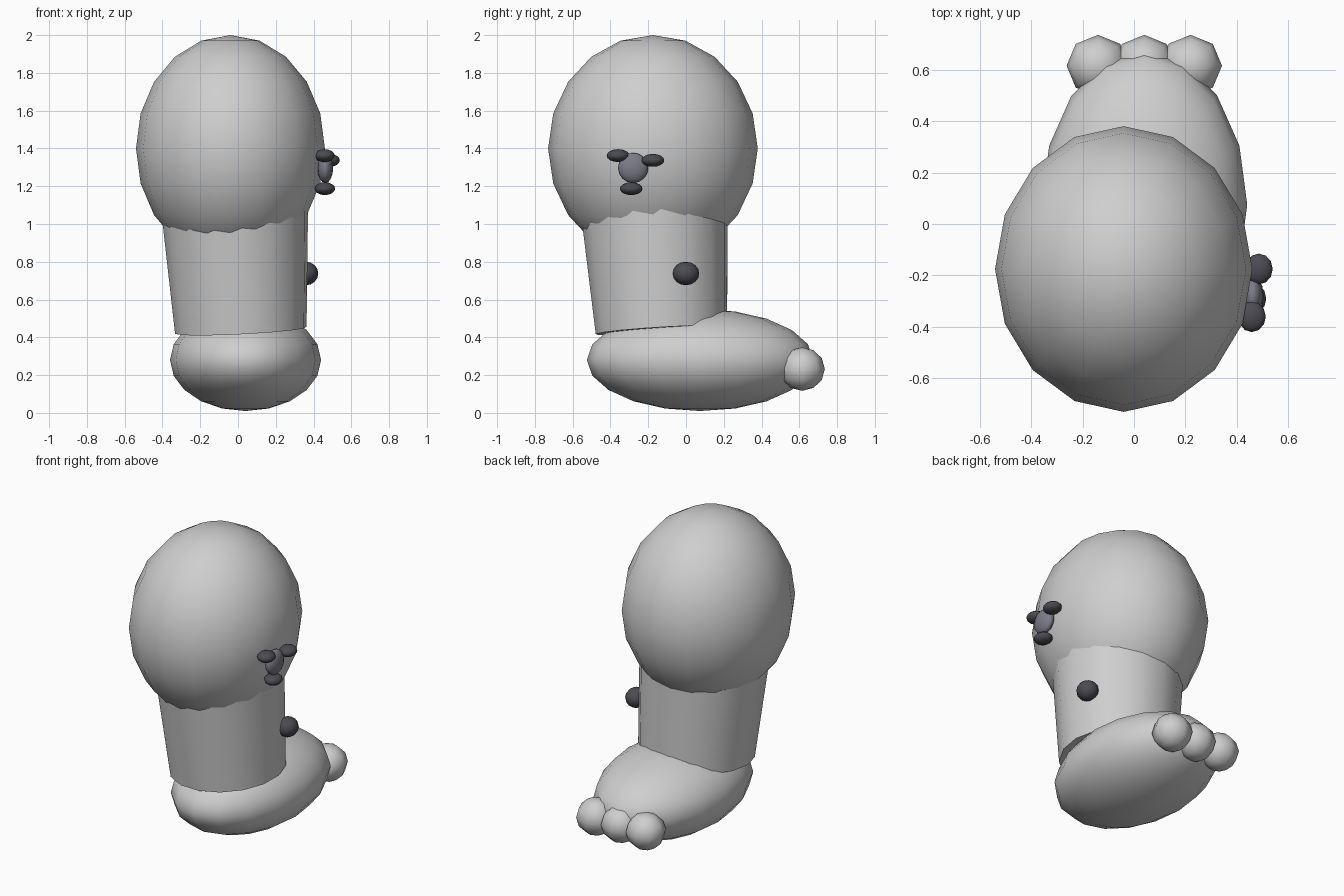
import bpy
from mathutils import Vector

cube = bpy.data.objects.get("Cube")
if cube:
    bpy.data.objects.remove(cube, do_unlink=True)


def material(name, r, g, b):
    m = bpy.data.materials.new(name)
    m.use_nodes = True
    m.diffuse_color = (r, g, b, 1)
    m.node_tree.nodes["Principled BSDF"].inputs["Base Color"].default_value = (r, g, b, 1)
    return m


skin = material("light grey", 0.62, 0.62, 0.62)
dark = material("charcoal", 0.07, 0.07, 0.085)
mid = material("slate grey", 0.2, 0.2, 0.25)


def finish(name, mat):
    ob = bpy.context.object
    ob.name = name
    ob.data.materials.append(mat)
    return ob


def ball(name, centre, radii, mat, segments=16, rings=10):
    bpy.ops.mesh.primitive_uv_sphere_add(segments=segments, ring_count=rings,
                                         radius=1, location=centre)
    ob = finish(name, mat)
    ob.scale = radii
    bpy.ops.object.shade_smooth()
    return ob


# Thigh and foot
ball("thigh", (-0.04, -0.175, 1.4), (0.5, 0.555, 0.6), skin)
ball("foot", (0.04, 0.075, 0.28), (0.4, 0.6, 0.27), skin)

# Shin: a slightly leaning, upward-flaring tube
base = Vector((0.015, -0.13, 0.437))
axis = Vector((-0.05, -0.06, 1)).normalized()
length = 0.8
bpy.ops.mesh.primitive_cone_add(vertices=16, radius1=0.35, radius2=0.4, depth=length,
                                location=base + axis * length / 2,
                                rotation=axis.to_track_quat('Z', 'Y').to_euler())
finish("shin", skin)
bpy.ops.object.shade_smooth_by_angle()

# Toes
for name, x in (("right_toe", -0.14), ("middle_toe", 0.04), ("left_toe", 0.22)):
    ball(name, (x, 0.615, 0.232), (0.122, 0.12, 0.115), skin, 8, 6)

# Ornament on the outer thigh: hub with three petals, and a stud below
ball("ornament_hub", (0.462, -0.28, 1.297), (0.042, 0.08, 0.08), mid, 12, 8)
petals = (("upper_front_petal", 0.458, -0.36, 1.362),
          ("upper_back_petal", 0.485, -0.175, 1.337),
          ("lower_petal", 0.46, -0.29, 1.187))
for name, x, y, z in petals:
    ball(name, (x, y, z), (0.054, 0.06, 0.034), dark, 12, 8)
ball("shin_stud", (0.36, 0, 0.738), (0.065, 0.07, 0.062), dark, 12, 8)
